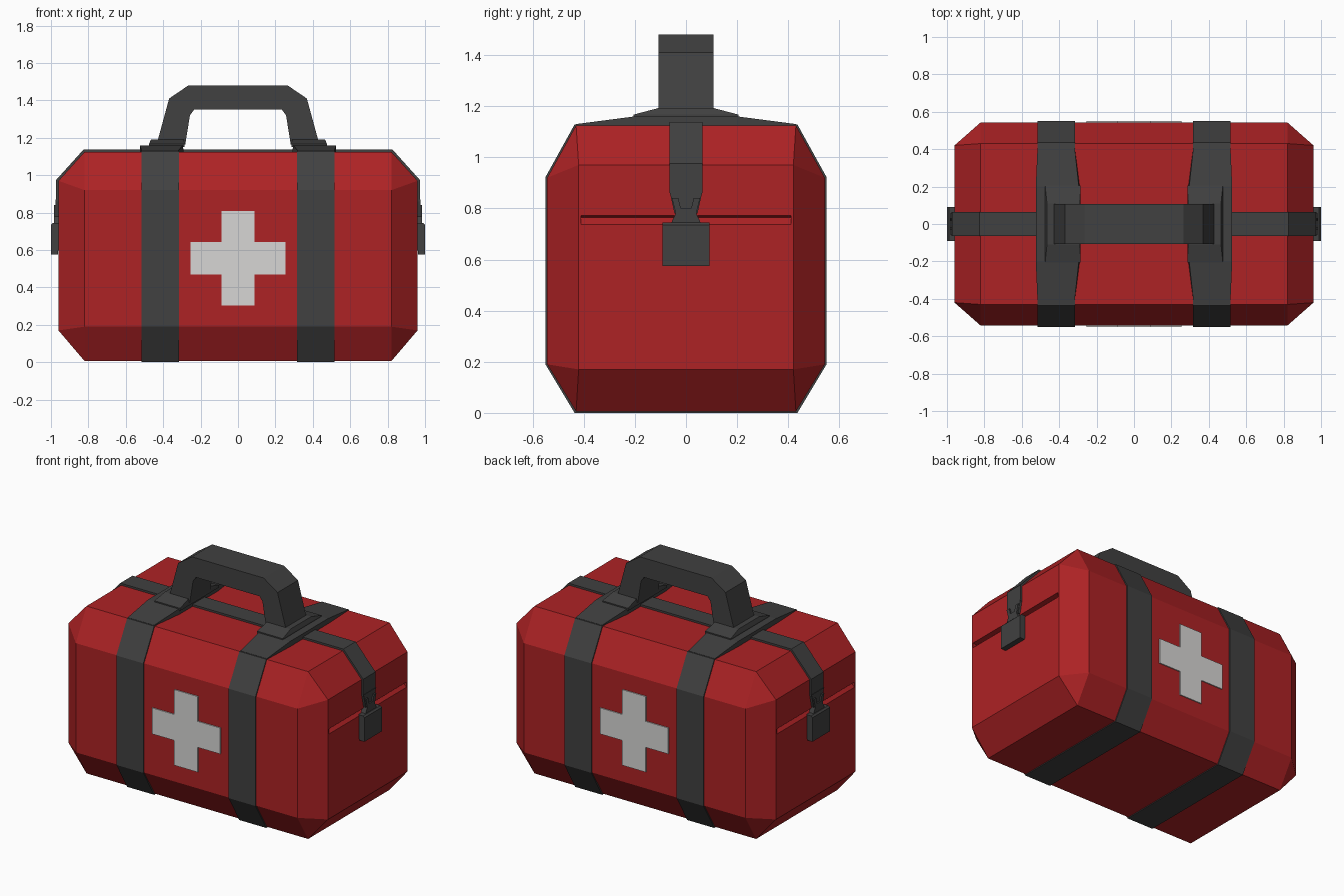
import bpy
import bmesh

if "Cube" in bpy.data.objects:
    bpy.data.objects.remove(bpy.data.objects["Cube"], do_unlink=True)


def material(name, rgb):
    mat = bpy.data.materials.new(name)
    mat.use_nodes = True
    mat.diffuse_color = (*rgb, 1)
    mat.node_tree.nodes["Principled BSDF"].inputs["Base Color"].default_value = (*rgb, 1)
    return mat


RED = material("red fabric", (0.42, 0.016, 0.018))
DARK = material("dark grey webbing", (0.052, 0.052, 0.052))
WHITE = material("off white", (0.68, 0.67, 0.66))


def finish(name, bm, mat):
    bmesh.ops.recalc_face_normals(bm, faces=bm.faces)
    mesh = bpy.data.meshes.new(name)
    bm.to_mesh(mesh)
    bm.free()
    mesh.materials.append(mat)
    obj = bpy.data.objects.new(name, mesh)
    bpy.context.collection.objects.link(obj)
    return obj


def hull(name, points, mat):
    """Convex solid around a set of points."""
    bm = bmesh.new()
    for p in points:
        bm.verts.new(p)
    bmesh.ops.convex_hull(bm, input=bm.verts)
    bmesh.ops.dissolve_limit(bm, angle_limit=0.01, verts=bm.verts, edges=bm.edges)
    return finish(name, bm, mat)


def prism(name, profile, axis, lo, hi, mat):
    """Extrude a 2D profile along x or y."""
    def place(a, b, d):
        return (d, a, b) if axis == "x" else (a, d, b)
    bm = bmesh.new()
    face = bm.faces.new([bm.verts.new(place(a, b, lo)) for a, b in profile])
    new = bmesh.ops.extrude_face_region(bm, geom=[face])["geom"]
    offset = place(0, 0, hi - lo)
    bmesh.ops.translate(bm, vec=offset, verts=[v for v in new if isinstance(v, bmesh.types.BMVert)])
    return finish(name, bm, mat)


def mirrored(half):
    """Close a symmetric profile from its positive half."""
    return half + [(-a, b) for a, b in reversed(half)]


def rect(x0, x1, y, z):
    return [(x, s * y, z) for x in (x0, x1) for s in (-1, 1)]


# Chamfered bag body
corners = []
for sx in (-1, 1):
    for sy in (-1, 1):
        for end_z, side_z, flat_z in ((0.17, 0.19, 0.006), (0.97, 0.92, 1.125)):
            corners += [(sx * 0.96, sy * 0.42, end_z),
                        (sx * 0.82, sy * 0.543, side_z),
                        (sx * 0.82, sy * 0.43, flat_z)]
body = hull("bag_body", corners, RED)

# Zip groove across each end
for s in (-1, 1):
    cutter = hull("groove_cutter", [(s * x, y, z) for y in (-0.41, 0.41)
                  for x, z in ((0.99, 0.71), (0.99, 0.778), (0.93, 0.765))], RED)
    cutter.hide_render = True
    mod = body.modifiers.new("groove", "BOOLEAN")
    mod.operation = "DIFFERENCE"
    mod.solver = "EXACT"
    mod.object = cutter
    bpy.context.view_layer.objects.active = body
    bpy.ops.object.modifier_apply(modifier=mod.name)
    bpy.data.objects.remove(cutter, do_unlink=True)

# Long strap over the top and down both ends
prism("top_strap", mirrored([(0.972, 0.86), (0.972, 0.975), (0.825, 1.138)]),
      "y", -0.065, 0.065, DARK)

# Wrap-around straps with handle mounts
strap = mirrored([(0.436, 0), (0.55, 0.19), (0.55, 0.922), (0.436, 1.128), (0.2, 1.145)])
for side, s in (("left", 1), ("right", -1)):
    prism(side + "_strap", strap, "x", s * 0.415 - 0.1, s * 0.415 + 0.1, DARK)
    hull(side + "_strap_pad",
         rect(s * 0.32, s * 0.515, 0.43, 1.12) + rect(s * 0.32, s * 0.515, 0.43, 1.13)
         + rect(s * 0.29, s * 0.525, 0.2, 1.12) + rect(s * 0.295, s * 0.525, 0.2, 1.16), DARK)
    hull(side + "_handle_mount",
         rect(s * 0.285, s * 0.475, 0.205, 1.15) + rect(s * 0.285, s * 0.475, 0.205, 1.167)
         + rect(s * 0.29, s * 0.465, 0.11, 1.192), DARK)

    # End clip and hanging tag
    hull(side + "_strap_neck", [(s * x, y * w, z) for x in (0.95, 0.975) for y in (-1, 1)
         for w, z in ((0.065, 0.87), (0.045, 0.78))], DARK)
    clip = mirrored([(0.062, 0.735), (0.04, 0.78), (0.055, 0.84), (0.03, 0.84), (0.02, 0.8)])
    prism(side + "_clip", clip, "x", s * 0.95, s * 0.985, DARK)
    hull(side + "_tag", [(s * x, y * 0.092, z) for y in (-1, 1)
         for x, z in ((0.962, 0.575), (1.0, 0.575), (0.955, 0.745), (1.0, 0.735), (0.99, 0.745))], DARK)

# Carry handle
handle = mirrored([(0.435, 1.165), (0.368, 1.41), (0.265, 1.48)])
inner = mirrored([(0.235, 1.35), (0.257, 1.32), (0.282, 1.165)])
arch = handle[:3] + handle[3:] + inner[3:] + inner[:3]
prism("carry_handle", arch, "y", -0.108, 0.108, DARK)

# Cross badge on both broad sides
a, b, mid = 0.087, 0.253, 0.555
cross = mirrored([(a, mid - b), (a, mid - a), (b, mid - a), (b, mid + a), (a, mid + a), (a, mid + b)])
for name, s in (("front", -1), ("back", 1)):
    prism(name + "_cross", cross, "y", s * 0.542, s * 0.55, WHITE)
